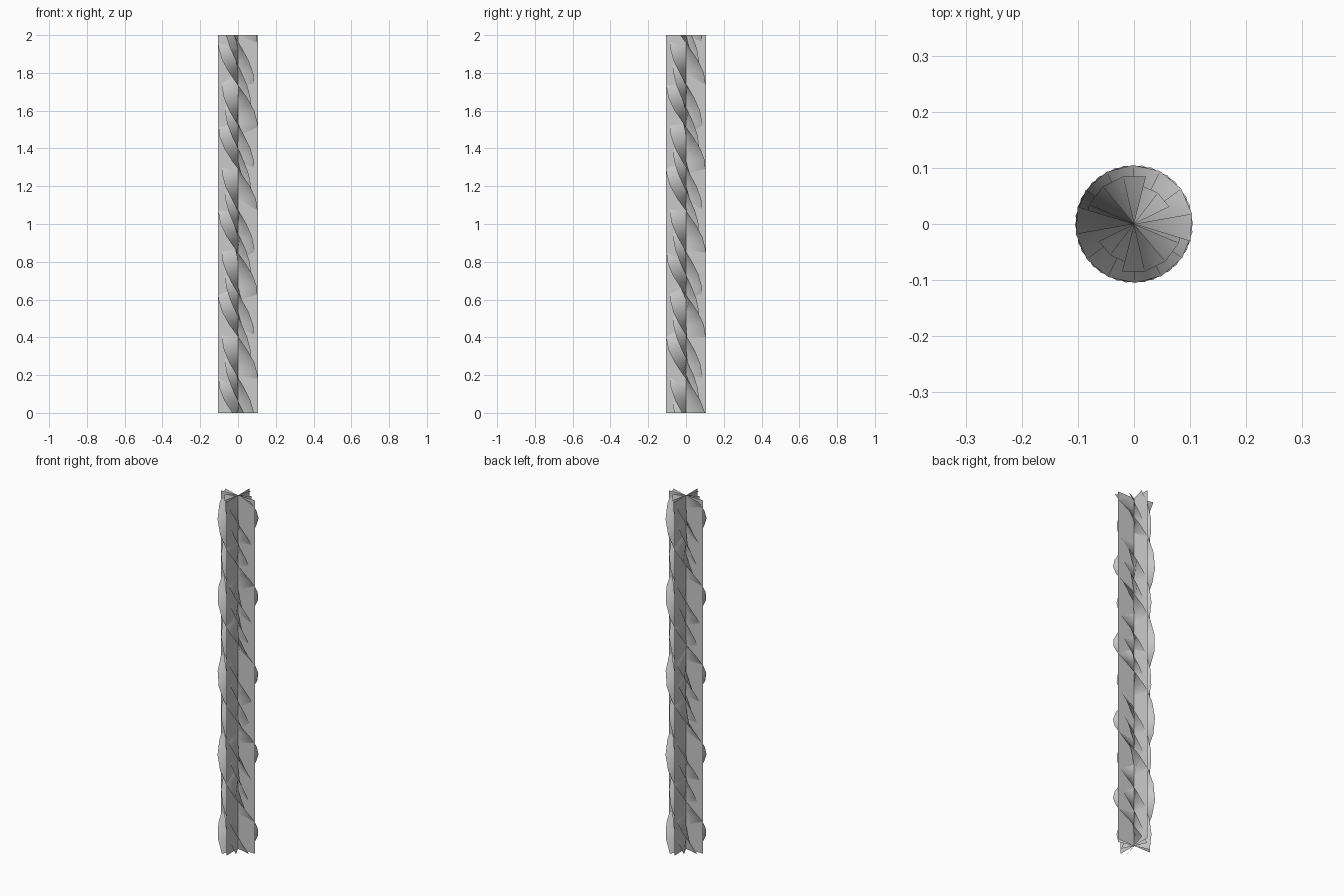
import bpy
from math import cos, sin, radians

cube = bpy.data.objects.get("Cube")
if cube:
    bpy.data.objects.remove(cube, do_unlink=True)

HEIGHT = 2.0
RADIUS = 0.105

grey = bpy.data.materials.new("plain grey")
grey.use_nodes = True
colour = (0.6, 0.6, 0.6, 1)
grey.diffuse_color = colour
grey.node_tree.nodes["Principled BSDF"].inputs["Base Color"].default_value = colour


def ribbon(name, radius, top_angle, twist=0.0, steps=1):
    """Vertical strip through the axis, turning by twist degrees from top to bottom."""
    verts, faces = [], []
    for i in range(steps + 1):
        t = i / steps
        a = radians(top_angle + twist * t)
        z = HEIGHT * (1 - t)
        x, y = radius * cos(a), radius * sin(a)
        verts += [(-x, -y, z), (0, 0, z), (x, y, z)]
    for i in range(steps):
        for j in (3 * i, 3 * i + 1):
            faces.append((j, j + 3, j + 4, j + 1))
    mesh = bpy.data.meshes.new(name)
    mesh.from_pydata(verts, [], faces)
    mesh.materials.append(grey)
    mesh.shade_smooth()
    obj = bpy.data.objects.new(name, mesh)
    bpy.context.collection.objects.link(obj)
    return obj


# Two flat crossed panels
ribbon("flat_panel_across", RADIUS, 0)
ribbon("flat_panel_along", RADIUS, 90)

# Three twisted blades of decreasing width
TWIST, STEPS = 810, 30
ribbon("wide_twisted_blade", RADIUS, -17, TWIST, STEPS)
ribbon("middle_twisted_blade", 0.087, 76, TWIST, STEPS)
ribbon("narrow_twisted_blade", 0.07, 26, TWIST, STEPS)
